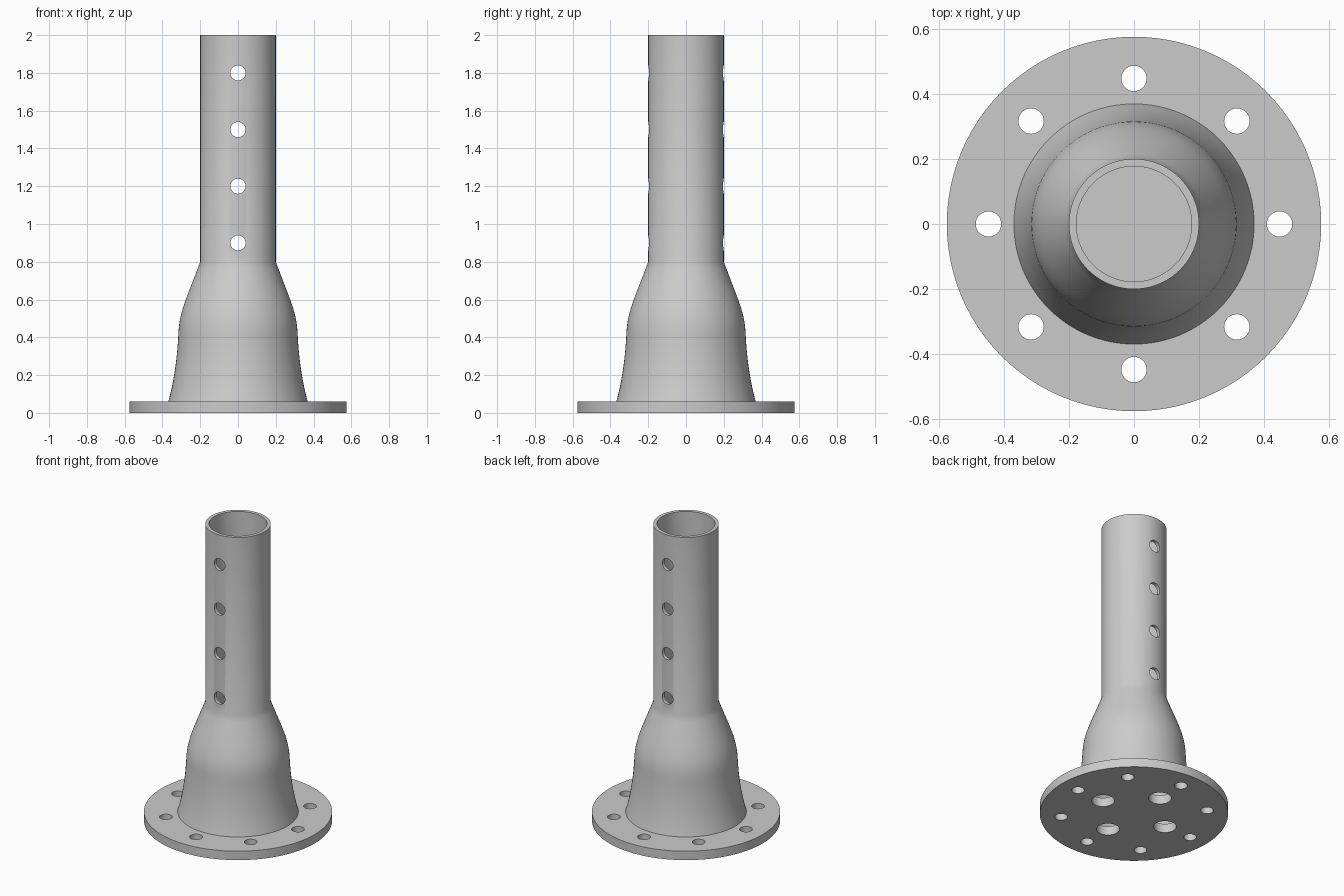
import bpy, bmesh, math
from mathutils import Vector, Matrix
from mathutils.geometry import interpolate_bezier

if "Cube" in bpy.data.objects:
    bpy.data.objects.remove(bpy.data.objects["Cube"], do_unlink=True)

SEGMENTS = 96
PLATE_R, PLATE_H = 0.575, 0.06
TUBE_R, WALL, HEIGHT = 0.2, 0.023, 2.0

steel = bpy.data.materials.new("steel grey")
steel.use_nodes = True
steel.diffuse_color = (0.6, 0.6, 0.6, 1)
steel.node_tree.nodes["Principled BSDF"].inputs["Base Color"].default_value = (0.6, 0.6, 0.6, 1)


def make_object(name, bm):
    bmesh.ops.recalc_face_normals(bm, faces=bm.faces)
    mesh = bpy.data.meshes.new(name)
    bm.to_mesh(mesh)
    bm.free()
    obj = bpy.data.objects.new(name, mesh)
    bpy.context.collection.objects.link(obj)
    mesh.materials.append(steel)
    return obj


def lathe(name, profile):
    """Turn a closed (radius, height) outline around the z axis."""
    bm = bmesh.new()
    rings = []
    for i in range(SEGMENTS):
        a = math.tau * i / SEGMENTS
        rings.append([bm.verts.new((r * math.cos(a), r * math.sin(a), z)) for r, z in profile])
    n = len(profile)
    for i, ring in enumerate(rings):
        after = rings[(i + 1) % SEGMENTS]
        for j in range(n):
            k = (j + 1) % n
            bm.faces.new((ring[j], after[j], after[k], ring[k]))
    return make_object(name, bm)


def add_cylinder(bm, radius, depth, matrix):
    bmesh.ops.create_cone(bm, cap_ends=True, segments=40, radius1=radius,
                          radius2=radius, depth=depth, matrix=matrix)


def drill(obj, cutter):
    cutter.hide_render = True
    mod = obj.modifiers.new("drill", "BOOLEAN")
    mod.operation, mod.solver, mod.object = "DIFFERENCE", "EXACT", cutter
    bpy.context.view_layer.objects.active = obj
    bpy.ops.object.modifier_apply(modifier=mod.name)
    bpy.data.objects.remove(cutter, do_unlink=True)


def curve(points, steps):
    return [(p.x, p.y) for p in interpolate_bezier(*[Vector((r, z, 0)) for r, z in points], steps)]


# Hollow post: straight tube, rounded shoulder, flared skirt
shoulder = curve([(TUBE_R, 0.8), (0.275, 0.6), (0.308, 0.54), (0.315, 0.43)], 16)
skirt = curve([(0.315, 0.43), (0.321, 0.3), (0.336, 0.18), (0.369, PLATE_H)], 12)
outer = [(TUBE_R, HEIGHT)] + shoulder + skirt[1:]
inner = [(r - WALL, z) for r, z in reversed(outer)]
post = lathe("flared_post", outer + inner)

# Row of pin holes through the front and back of the tube
bm = bmesh.new()
for i in range(4):
    turn = Matrix.Rotation(math.pi / 2, 4, "X")
    add_cylinder(bm, 0.04, 1, Matrix.Translation((0, 0, 0.9 + 0.3 * i)) @ turn)
drill(post, make_object("pin_hole_cutter", bm))

# Round base plate
bm = bmesh.new()
bmesh.ops.create_cone(bm, cap_ends=True, segments=SEGMENTS, radius1=PLATE_R, radius2=PLATE_R,
                      depth=PLATE_H, matrix=Matrix.Translation((0, 0, PLATE_H / 2)))
plate = make_object("base_plate", bm)

# Outer bolt circle and the larger openings beneath the skirt
bm = bmesh.new()
for count, ring_r, hole_r in ((8, 0.447, 0.039), (4, 0.247, 0.07)):
    for i in range(count):
        a = math.tau * i / count
        add_cylinder(bm, hole_r, 0.3,
                     Matrix.Translation((ring_r * math.cos(a), ring_r * math.sin(a), 0)))
drill(plate, make_object("plate_hole_cutter", bm))

# Smooth round walls, crisp rims
for obj in (post, plate):
    bpy.ops.object.select_all(action="DESELECT")
    obj.select_set(True)
    bpy.context.view_layer.objects.active = obj
    bpy.ops.object.shade_smooth_by_angle(angle=math.radians(30))
